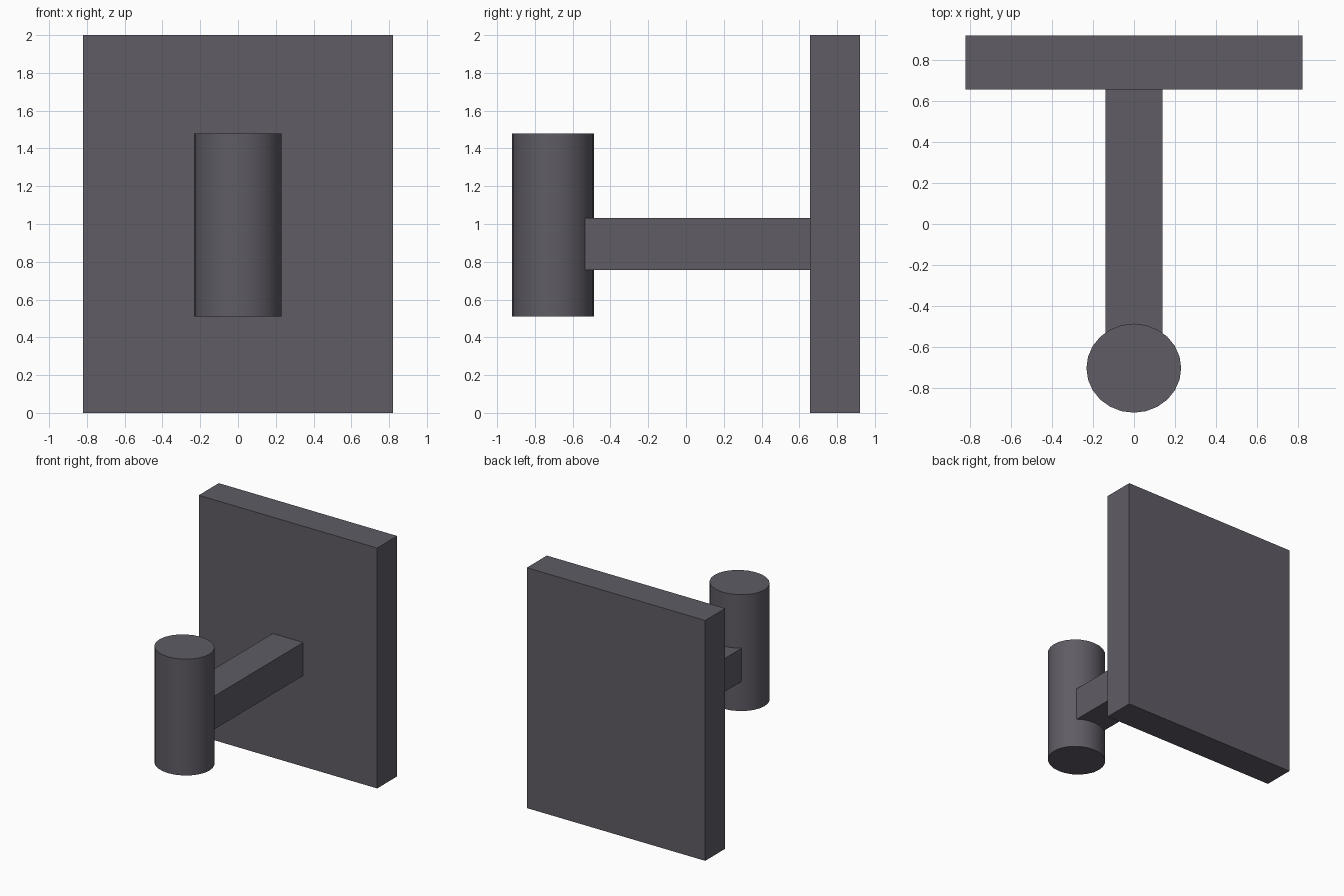
import bpy

if "Cube" in bpy.data.objects:
    bpy.data.objects.remove(bpy.data.objects["Cube"])

# Dark grey with a slight violet tint
dark = bpy.data.materials.new("dark_grey")
dark.diffuse_color = (0.115, 0.107, 0.13, 1)
dark.use_nodes = True
dark.node_tree.nodes["Principled BSDF"].inputs["Base Color"].default_value = dark.diffuse_color


def box(name, x, y, z):
    """Box from (min, max) ranges on each axis."""
    bpy.ops.mesh.primitive_cube_add(size=1, location=[sum(r) / 2 for r in (x, y, z)])
    ob = bpy.context.object
    ob.name = name
    ob.scale = [r[1] - r[0] for r in (x, y, z)]
    bpy.ops.object.transform_apply(location=False, rotation=False, scale=True)
    ob.data.materials.append(dark)
    return ob


# Upright back plate
box("back_plate", (-0.821, 0.821), (0.657, 0.92), (0, 2))

# Arm reaching forward, its end set slightly into the post
box("arm", (-0.14, 0.14), (-0.54, 0.657), (0.756, 1.032))

# Slightly oval post at the end of the arm
bpy.ops.mesh.primitive_cylinder_add(vertices=24, radius=1, depth=1,
                                    location=(-0.001, -0.703, 0.994))
post = bpy.context.object
post.name = "front_post"
post.scale = (0.231, 0.217, 0.968)
bpy.ops.object.transform_apply(location=False, rotation=False, scale=True)
post.data.materials.append(dark)
bpy.ops.object.shade_smooth_by_angle()
